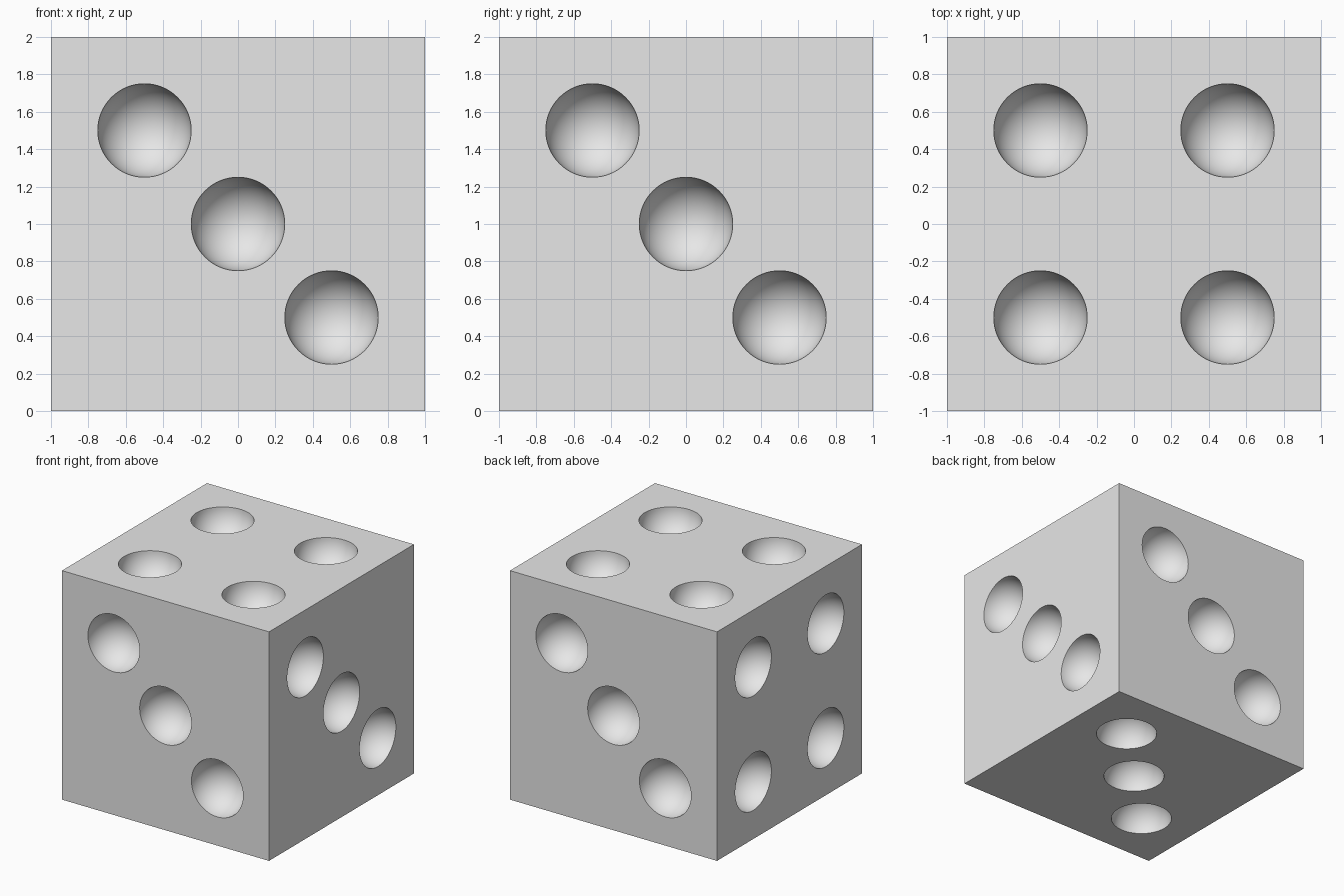
import bpy
import bmesh
from mathutils import Matrix, Vector

if "Cube" in bpy.data.objects:
    bpy.data.objects.remove(bpy.data.objects["Cube"], do_unlink=True)

PIP_RADIUS = 0.25
SPREAD = 0.5
CENTRE = Vector((0, 0, 1))
X, Y, Z = Vector((1, 0, 0)), Vector((0, 1, 0)), Vector((0, 0, 1))

# Single plain grey for the whole die
grey = bpy.data.materials.new("light grey")
grey.use_nodes = True
colour = (0.8, 0.8, 0.8, 1)
grey.diffuse_color = colour
grey.node_tree.nodes["Principled BSDF"].inputs["Base Color"].default_value = colour

# Pip layouts, as steps to the right and up on each face
THREE = [(-1, 1), (0, 0), (1, -1)]
FOUR = [(-1, -1), (-1, 1), (1, -1), (1, 1)]

# Each face: outward normal, right, up, layout
FACES = [
    (-Y, X, Z, THREE),   # front
    (Y, -X, Z, THREE),   # back
    (X, Y, Z, THREE),    # right side
    (-X, -Y, Z, FOUR),   # left side
    (Z, X, Y, FOUR),     # top
    (-Z, X, -Y, THREE),  # bottom
]


def make_object(name, bm):
    mesh = bpy.data.meshes.new(name)
    bm.to_mesh(mesh)
    bm.free()
    mesh.materials.append(grey)
    obj = bpy.data.objects.new(name, mesh)
    bpy.context.collection.objects.link(obj)
    return obj


# Die body
bm = bmesh.new()
bmesh.ops.create_cube(bm, size=2, matrix=Matrix.Translation(CENTRE))
die = make_object("die_body", bm)

# Spheres that scoop out the pips, poles pointing along each face normal
bm = bmesh.new()
for normal, right, up, layout in FACES:
    turn = normal.to_track_quat("Z", "Y").to_matrix().to_4x4()
    for a, b in layout:
        place = CENTRE + normal * 1.002 + (right * a + up * b) * SPREAD
        bmesh.ops.create_uvsphere(bm, u_segments=64, v_segments=32, radius=PIP_RADIUS,
                                  matrix=Matrix.Translation(place) @ turn)
cutter = make_object("pip_cutter", bm)
cutter.hide_render = True

# Cut the hollows, then drop the helper
scoop = die.modifiers.new("pips", "BOOLEAN")
scoop.operation = "DIFFERENCE"
scoop.solver = "EXACT"
scoop.object = cutter
bpy.ops.object.select_all(action="DESELECT")
die.select_set(True)
bpy.context.view_layer.objects.active = die
bpy.ops.object.modifier_apply(modifier=scoop.name)
bpy.data.objects.remove(cutter, do_unlink=True)

# Smooth hollows with crisp rims and edges
bpy.ops.object.shade_smooth_by_angle(angle=0.6)
